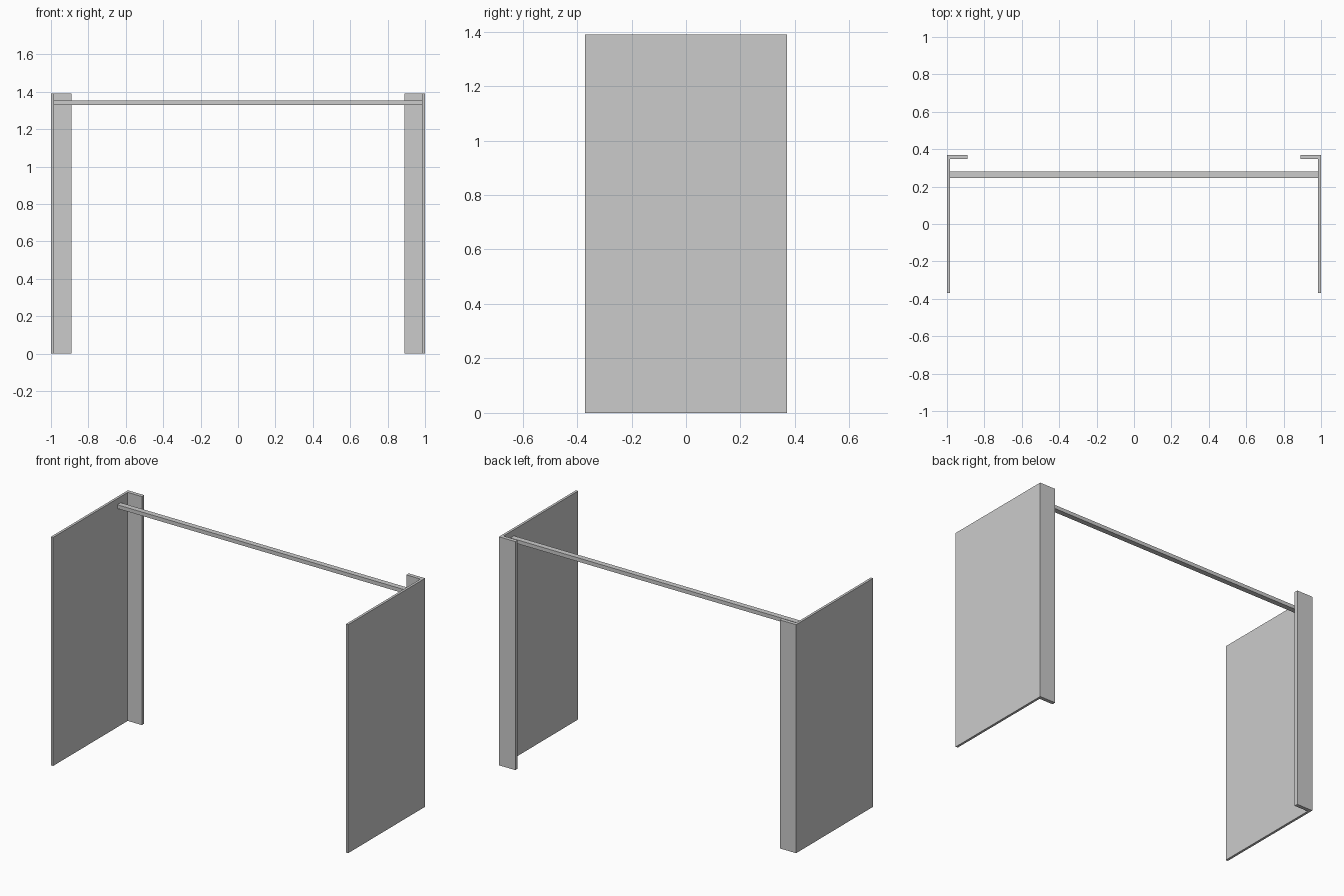
import bpy

if "Cube" in bpy.data.objects:
    bpy.data.objects.remove(bpy.data.objects["Cube"])


def box(name, x, y, z):
    """Box from (min, max) ranges on each axis."""
    verts = [(a, b, c) for a in x for b in y for c in z]
    faces = [(0, 1, 3, 2), (4, 6, 7, 5), (0, 4, 5, 1),
             (2, 3, 7, 6), (0, 2, 6, 4), (1, 5, 7, 3)]
    mesh = bpy.data.meshes.new(name)
    mesh.from_pydata(verts, [], faces)
    obj = bpy.data.objects.new(name, mesh)
    bpy.context.collection.objects.link(obj)
    return obj


HEIGHT = 1.39
DEPTH = 0.37       # half depth
PANEL = 0.985      # inner face of the side panels
FLANGE_Y = 0.347   # front face of the back flanges

for side, s in (("left", -1), ("right", 1)):
    # thin side panel, butting against the back flange
    box(side + "_side_panel", sorted((s, s * PANEL)), (-DEPTH, FLANGE_Y), (0, HEIGHT))
    # narrow flange closing the back corner
    box(side + "_back_flange", sorted((s, s * 0.89)), (FLANGE_Y, DEPTH), (0, HEIGHT))

# hanging rail between the panels
box("hanging_rail", (-PANEL, PANEL), (0.247, 0.28), (1.33, 1.353))
